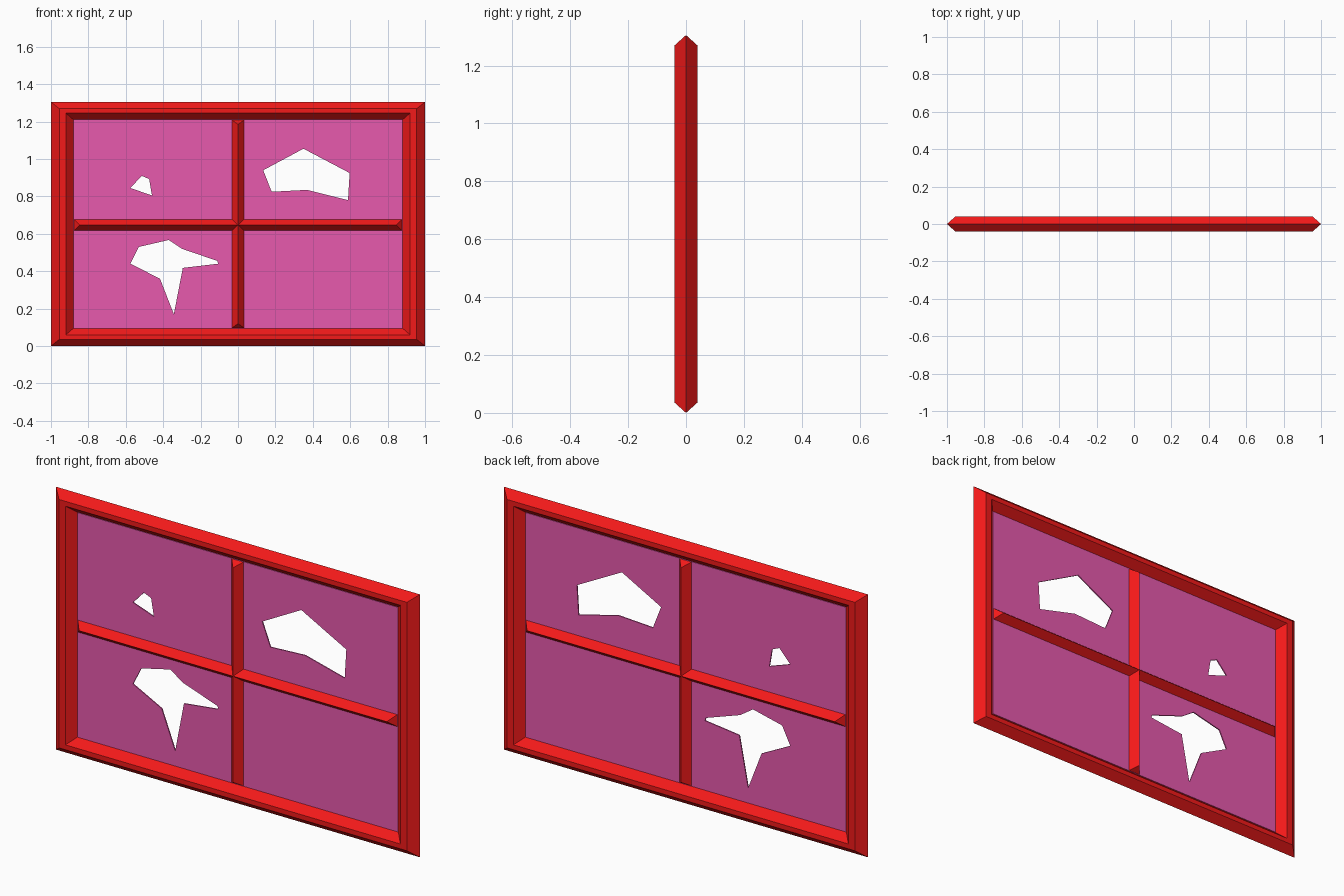
import bpy, bmesh

if "Cube" in bpy.data.objects:
    bpy.data.objects.remove(bpy.data.objects["Cube"])

W, H, MID = 1.0, 1.305, 0.647     # half width, height, crossbar height
IN_X, IN_Z = 0.12, 0.095          # frame thickness at the sides, top and bottom
BAR, DEPTH = 0.035, 0.04          # bar half width, half depth
GLASS = 0.003                     # half thickness of the panes


def material(name, color):
    m = bpy.data.materials.new(name)
    m.diffuse_color = color
    m.use_nodes = True
    m.node_tree.nodes["Principled BSDF"].inputs["Base Color"].default_value = m.diffuse_color
    return m


red = material("red_paint", (0.9, 0.01, 0.01, 1))
pink = material("pink_glass", (0.8, 0.1, 0.42, 1))


def finish(bm, name, mat):
    bmesh.ops.recalc_face_normals(bm, faces=bm.faces)
    mesh = bpy.data.meshes.new(name)
    bm.to_mesh(mesh)
    bm.free()
    mesh.materials.append(mat)
    bpy.context.collection.objects.link(bpy.data.objects.new(name, mesh))


def bridge(bm, rings, closed):
    n = len(rings[0])
    for i in range(len(rings) if closed else len(rings) - 1):
        a, b = rings[i], rings[(i + 1) % len(rings)]
        for j in range(n):
            k = (j + 1) % n
            bm.faces.new((a[j], a[k], b[k], b[j]))


# Mitred outer frame: hexagonal profile as (x inset, z inset, y)
profile = [(0, 0, 0), (0.045, 0.036, -DEPTH), (0.08, 0.06, -DEPTH),
           (IN_X, IN_Z, 0), (0.08, 0.06, DEPTH), (0.045, 0.036, DEPTH)]
bm = bmesh.new()
rings = [[bm.verts.new((sx * (W - dx), y, H - dz if top else dz)) for dx, dz, y in profile]
         for sx, top in ((-1, 0), (1, 0), (1, 1), (-1, 1))]
bridge(bm, rings, True)
finish(bm, "frame", red)


# Crossbars: diamond section, ridges cut back at the ends to meet the frame bevel
def bar(name, start, end, cut, place):
    bm = bmesh.new()
    rings = [[bm.verts.new(place(t + c, u, y)) for u, y, c in
              ((-BAR, 0, 0), (0, -DEPTH, s * cut), (BAR, 0, 0), (0, DEPTH, s * cut))]
             for t, s in ((start, 1), (end, -1))]
    bridge(bm, rings, False)
    for r in rings:
        bm.faces.new((r[0], r[1], r[2]))
        bm.faces.new((r[0], r[2], r[3]))
    finish(bm, name, red)


bar("horizontal_bar", IN_X - W, W - IN_X, 0.035, lambda t, u, y: (t, y, MID + u * 0.92))
bar("vertical_bar", IN_Z, H - IN_Z, 0.025, lambda t, u, y: (u, y, t))


# Glass panes: flat sheet with an optional broken hole
def pane(name, x0, x1, z0, z1, hole=()):
    bm = bmesh.new()
    edges = []
    for loop in ([(x0, z0), (x1, z0), (x1, z1), (x0, z1)], hole):
        vs = [bm.verts.new((x, -GLASS, z)) for x, z in loop]
        edges += [bm.edges.new((vs[i - 1], vs[i])) for i in range(len(vs))]
    bmesh.ops.triangle_fill(bm, edges=edges, use_beauty=True, normal=(0, -1, 0))
    bmesh.ops.dissolve_limit(bm, angle_limit=0.01, verts=[], edges=bm.edges[:])
    ext = bmesh.ops.extrude_face_region(bm, geom=bm.faces[:], use_keep_orig=True)
    moved = [v for v in ext["geom"] if isinstance(v, bmesh.types.BMVert)]
    bmesh.ops.translate(bm, verts=moved, vec=(0, 2 * GLASS, 0))
    finish(bm, name, pink)


L, R = (IN_X - W, 0), (0, W - IN_X)
LOW, UP = (IN_Z, MID), (MID, H - IN_Z)
pane("pane_upper_left", *L, *UP,
     [(-.575, .845), (-.515, .91), (-.475, .893), (-.46, .805)])
pane("pane_upper_right", *R, *UP,
     [(.135, .94), (.35, 1.055), (.597, .925), (.588, .78), (.37, .835), (.18, .825)])
pane("pane_lower_left", *L, *LOW,
     [(-.575, .44), (-.53, .53), (-.37, .567), (-.30, .52), (-.11, .455),
      (-.107, .44), (-.295, .418), (-.343, .17), (-.417, .36)])
pane("pane_lower_right", *R, *LOW)
